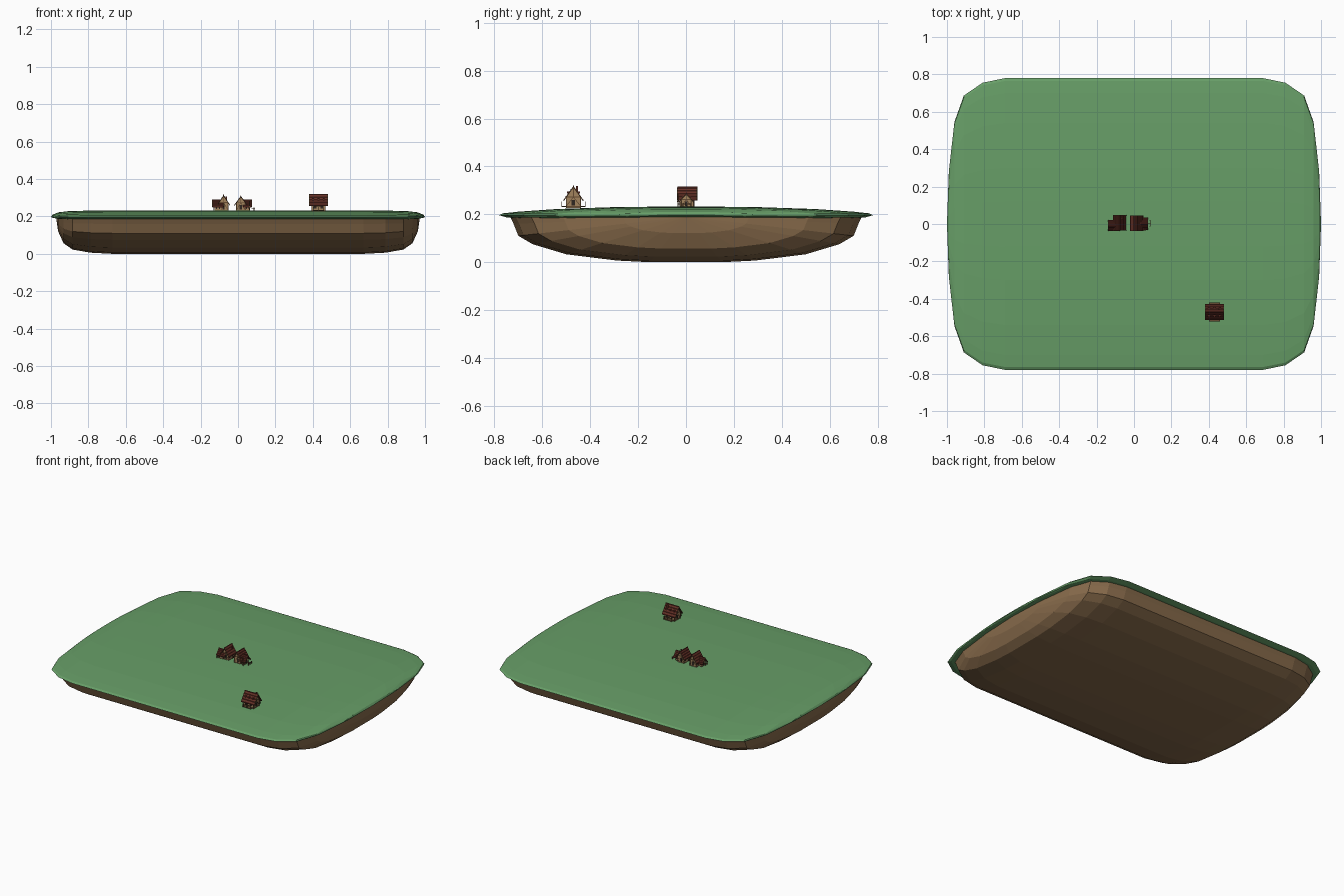
import bpy, bmesh, math
from mathutils import Matrix, Vector

if "Cube" in bpy.data.objects:
    bpy.data.objects.remove(bpy.data.objects["Cube"])


def material(name, rgb):
    m = bpy.data.materials.new(name)
    m.diffuse_color = (*rgb, 1)
    m.use_nodes = True
    m.node_tree.nodes["Principled BSDF"].inputs["Base Color"].default_value = m.diffuse_color
    return m


GRASS = material("grass green", (0.135, 0.34, 0.135))
EARTH = material("earth brown", (0.25, 0.15, 0.072))
ROOF = material("roof red brown", (0.13, 0.030, 0.020))
WALL = material("plaster tan", (0.36, 0.23, 0.11))
WOOD = material("timber brown", (0.13, 0.07, 0.032))
DARK = material("window dark", (0.03, 0.02, 0.015))


def finish(name, bm, mat):
    bmesh.ops.remove_doubles(bm, verts=bm.verts, dist=1e-5)
    bmesh.ops.recalc_face_normals(bm, faces=bm.faces)
    me = bpy.data.meshes.new(name)
    bm.to_mesh(me)
    bm.free()
    me.materials.append(mat)
    ob = bpy.data.objects.new(name, me)
    bpy.context.collection.objects.link(ob)
    return ob


# Island: cross-sections along x that shrink towards rounded ends
END = [(0.69, 1), (0.81, 0.968), (0.91, 0.88), (0.96, 0.70), (0.99, 0.36), (1.0, 0.0)]
STATIONS = [(-x, s) for x, s in reversed(END)] + END


def loft(name, section, length, z0, mat):
    bm = bmesh.new()
    rings = [[bm.verts.new((x * length, y * s, z0 + z * s)) for y, z in section]
             for x, s in STATIONS]
    n = len(section)
    for a, b in zip(rings, rings[1:]):
        for i in range(n):
            j = (i + 1) % n
            bm.faces.new((a[i], a[j], b[j], b[i]))
    return finish(name, bm, mat)


def mirrored(half):
    return half + [(-y, z) for y, z in reversed(half) if y > 0]


loft("island_earth", mirrored([(0.735, 0.0), (0.72, -0.03), (0.70, -0.08), (0.64, -0.115),
                               (0.50, -0.157), (0.29, -0.183), (0.15, -0.19)]),
     0.972, 0.19, EARTH)
lower = [(0.15, -0.016), (0.62, -0.016), (0.745, -0.012), (0.78, -0.002)]
upper = [(0.765, 0.006), (0.70, 0.013), (0.54, 0.024), (0.30, 0.032), (0.12, 0.034)]
loft("grass_top", mirrored(lower + upper), 1.0, 0.198, GRASS)


# House helpers: everything is built with the ridge along local x
def box(bm, centre, size, rot=None):
    m = Matrix.Translation(centre)
    if rot:
        m = m @ rot
    bmesh.ops.create_cube(bm, size=1, matrix=m @ Matrix.Diagonal((*size, 1)))


def beam(bm, a, b, t):
    a, b = Vector(a), Vector(b)
    d = b - a
    rot = d.to_track_quat('Z', 'Y').to_matrix().to_4x4()
    box(bm, (a + b) / 2, (t, t, d.length), rot)


def prism(bm, profile, x0, x1):
    a = [bm.verts.new((x0, y, z)) for y, z in profile]
    b = [bm.verts.new((x1, y, z)) for y, z in profile]
    bm.faces.new(a)
    bm.faces.new(b[::-1])
    for i in range(len(a)):
        j = (i + 1) % len(a)
        bm.faces.new((a[i], b[i], b[j], a[j]))


GROUND = 0.230


def house(name, x, y, length, half, eave, peak, turn=0.0, porch=0.0, dormers=False):
    place = Matrix.Translation((x, y, GROUND)) @ Matrix.Rotation(turn, 4, 'Z')
    L, wl = length / 2, length / 2 - 0.012
    w = half - 0.011
    slope = (peak - eave) / half
    wall_top = peak - slope * w - 0.004
    parts = {k: bmesh.new() for k in ("walls", "roof", "timber", "windows")}

    # Walls with gables
    prism(parts["walls"], [(-w, -0.004), (w, -0.004), (w, wall_top),
                           (0, peak - 0.006), (-w, wall_top)], -wl, wl)
    # Roof sheets, shingle rows and ridge
    for s in (-1, 1):
        prism(parts["roof"], [(0, peak), (s * half, eave), (s * half, eave - 0.005),
                              (0, peak - 0.007)], -L, L)
        for k in range(1, 5):
            yy = half * k / 4
            beam(parts["roof"], (-L - 0.001, s * yy, peak - slope * yy),
                 (L + 0.001, s * yy, peak - slope * yy), 0.003)
        if dormers:
            for dx in (-0.3, 0, 0.3):
                box(parts["roof"], (dx * length, s * half * 0.5, peak - slope * half * 0.5 + 0.002),
                    (0.010, 0.012, 0.010))
    beam(parts["roof"], (-L - 0.002, 0, peak), (L + 0.002, 0, peak), 0.004)

    # Timber frame and barge boards
    t = parts["timber"]
    for e in (-1, 1):
        ex = e * wl
        for s in (-1, 1):
            beam(t, (ex, s * w, -0.004), (ex, s * w, wall_top), 0.004)
            beam(t, (e * L, 0, peak - 0.003), (e * L, s * half, eave - 0.003), 0.004)
            beam(t, (ex, s * w, 0.004), (ex, 0, wall_top), 0.003)
        beam(t, (ex, -w, wall_top), (ex, w, wall_top), 0.004)
        beam(t, (ex, -w, 0.002), (ex, w, 0.002), 0.004)
        beam(t, (ex, 0, wall_top), (ex, 0, peak - 0.006), 0.003)
        box(parts["windows"], (ex, 0, wall_top * 0.45), (0.003, w * 0.5, wall_top * 0.55))
    for s in (-1, 1):
        for zz in (0.002, wall_top - 0.002):
            beam(t, (-wl, s * w, zz), (wl, s * w, zz), 0.004)
        for k in (-0.5, 0.5):
            box(parts["windows"], (k * wl, s * w, wall_top * 0.5), (wl * 0.4, 0.003, wall_top * 0.4))
        # Side porch with posts and rail
        if porch:
            box(t, (0, s * (w + porch) / 2, 0.002), (wl * 1.6, porch - w, 0.004))
            for k in (-0.8, 0, 0.8):
                beam(t, (k * wl, s * porch, 0), (k * wl, s * porch, 0.022), 0.003)
            beam(t, (-0.8 * wl, s * porch, 0.021), (0.8 * wl, s * porch, 0.021), 0.003)

    mats = {"walls": WALL, "roof": ROOF, "timber": WOOD, "windows": DARK}
    for k, bm in parts.items():
        bm.transform(place)
        finish(f"{name}_{k}", bm, mats[k])


Q = math.pi / 2
house("large_house", 0.43, -0.47, 0.096, 0.041, 0.030, 0.088, porch=0.049, dormers=True)
house("left_house", -0.077, 0.006, 0.080, 0.034, 0.032, 0.084, turn=Q)
house("left_wing", -0.107, -0.008, 0.058, 0.028, 0.024, 0.058)
house("right_house", 0.015, 0.004, 0.080, 0.034, 0.032, 0.080, turn=Q)
house("right_wing", 0.050, 0.001, 0.045, 0.031, 0.024, 0.058)

# Chimneys
bm = bmesh.new()
box(bm, (0.455, -0.455, GROUND + 0.075), (0.009, 0.009, 0.028))
box(bm, (-0.062, 0.028, GROUND + 0.064), (0.008, 0.008, 0.026))
finish("chimneys", bm, ROOF)

# Fences and sign post beside the paired houses
bm = bmesh.new()
for fx, ys in ((0.086, (-0.012, 0.004, 0.02)), (-0.132, (-0.034, -0.020))):
    for fy in ys:
        beam(bm, (fx, fy, GROUND - 0.003), (fx, fy, GROUND + 0.018), 0.004)
    beam(bm, (fx, ys[0], GROUND + 0.013), (fx, ys[-1], GROUND + 0.013), 0.003)
beam(bm, (0.062, -0.034, GROUND - 0.003), (0.062, -0.034, GROUND + 0.055), 0.004)
beam(bm, (0.04, -0.034, GROUND + 0.053), (0.064, -0.034, GROUND + 0.053), 0.003)
beam(bm, (0.072, 0.004, GROUND + 0.012), (0.09, 0.004, GROUND + 0.012), 0.003)
finish("fences_and_post", bm, WOOD)
